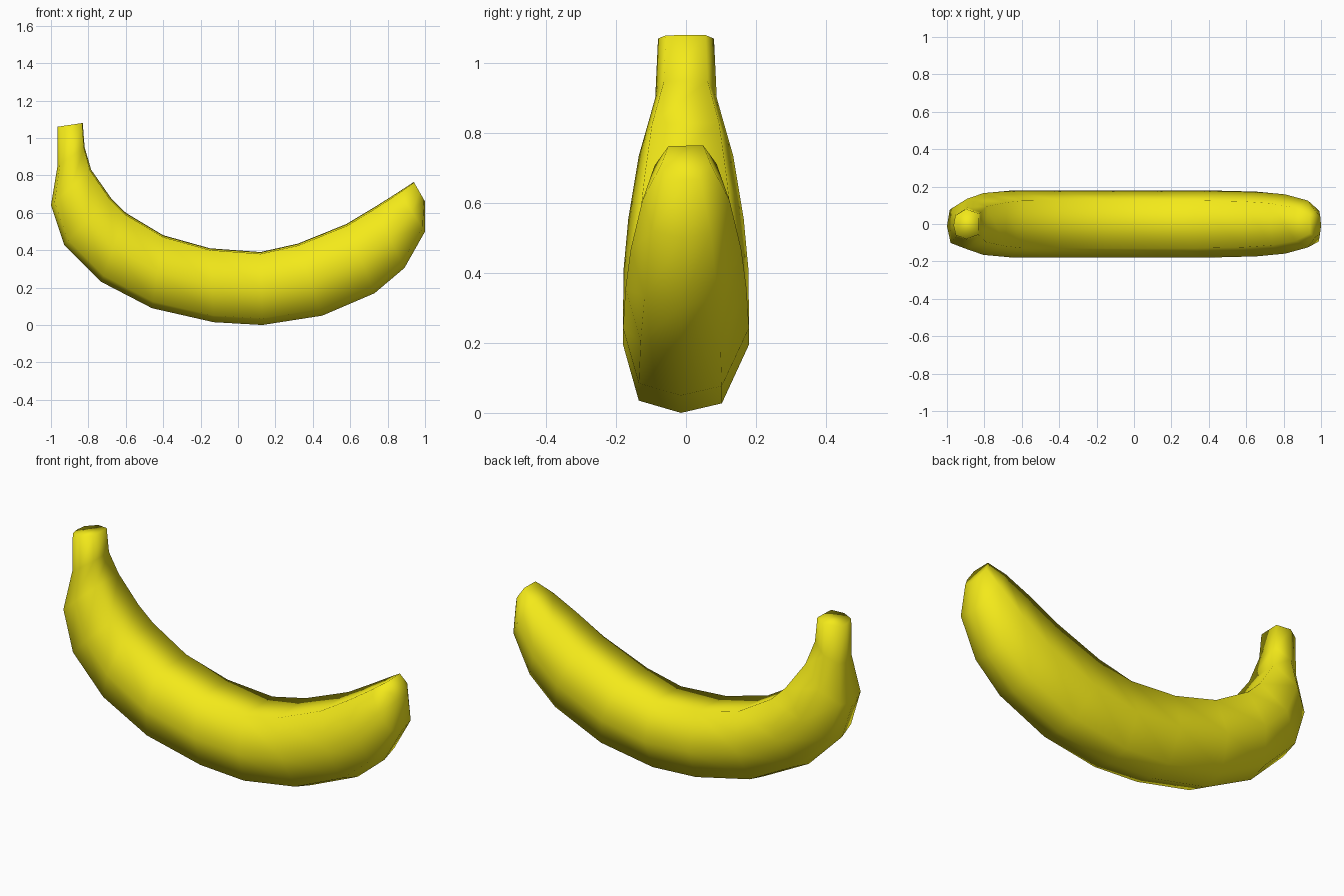
import bpy, bmesh
from mathutils import Vector

if "Cube" in bpy.data.objects:
    bpy.data.objects.remove(bpy.data.objects["Cube"])

# Seven-sided cross-section: (y as share of half width, outer-to-inner fraction)
SECTION = [(-0.08, 0.0), (0.57, 0.07), (1.0, 0.5), (0.7, 1.0),
           (-0.72, 0.975), (-1.0, 0.5), (-0.75, 0.09)]

# Rings from stem to tip: outer x, z, inner x, z, half width
RINGS = [
    (-0.965, 1.06, -0.83, 1.08, 0.08),
    (-0.965, 0.85, -0.82, 0.95, 0.088),
    (-1.00, 0.64, -0.785, 0.83, 0.135),
    (-0.93, 0.43, -0.68, 0.68, 0.165),
    (-0.73, 0.23, -0.60, 0.60, 0.178),
    (-0.46, 0.09, -0.40, 0.48, 0.18),
    (-0.13, 0.015, -0.15, 0.41, 0.18),
    (0.13, 0.0, 0.12, 0.39, 0.18),
    (0.45, 0.05, 0.32, 0.435, 0.18),
    (0.73, 0.17, 0.58, 0.54, 0.173),
    (0.89, 0.305, 0.73, 0.63, 0.158),
    (1.00, 0.50, 0.86, 0.712, 0.125),
    (1.00, 0.66, 0.94, 0.765, 0.07),
]

# Banana body with stem: skin the rings and close both ends
bm = bmesh.new()
loops = []
for ox, oz, ix, iz, w in RINGS:
    outer, inner = Vector((ox, 0, oz)), Vector((ix, 0, iz))
    loops.append([bm.verts.new(outer.lerp(inner, t) + Vector((0, y * w, 0)))
                  for y, t in SECTION])
n = len(SECTION)
for a, b in zip(loops, loops[1:]):
    for i in range(n):
        j = (i + 1) % n
        bm.faces.new((a[i], a[j], b[j], b[i]))
bm.faces.new(loops[0])
bm.faces.new(loops[-1])
bmesh.ops.recalc_face_normals(bm, faces=bm.faces)
for f in bm.faces:
    f.smooth = True

mesh = bpy.data.meshes.new("banana")
bm.to_mesh(mesh)
bm.free()
banana = bpy.data.objects.new("banana", mesh)
bpy.context.collection.objects.link(banana)

# Yellow peel
peel = bpy.data.materials.new("yellow_peel")
peel.diffuse_color = (0.9, 0.82, 0.01, 1)
peel.use_nodes = True
peel.node_tree.nodes["Principled BSDF"].inputs["Base Color"].default_value = peel.diffuse_color
mesh.materials.append(peel)
